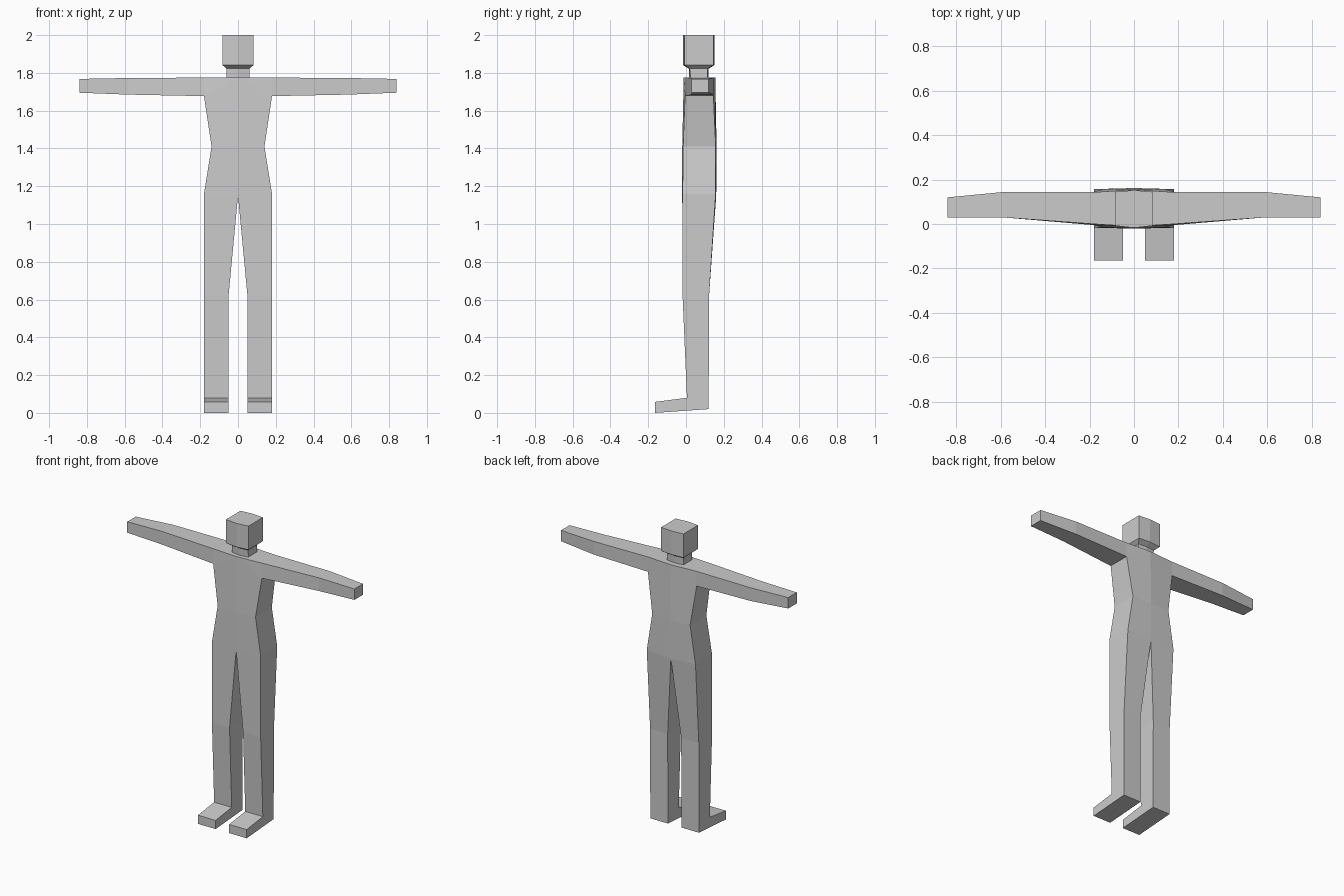
import bpy, bmesh

if "Cube" in bpy.data.objects:
    bpy.data.objects.remove(bpy.data.objects["Cube"])


def finish(bm, name):
    """Weld the half mesh, make it an object and mirror it across x = 0."""
    bmesh.ops.remove_doubles(bm, verts=bm.verts, dist=0.0005)
    bmesh.ops.recalc_face_normals(bm, faces=bm.faces)
    me = bpy.data.meshes.new(name)
    bm.to_mesh(me)
    bm.free()
    ob = bpy.data.objects.new(name, me)
    bpy.context.collection.objects.link(ob)
    mod = ob.modifiers.new("Mirror", 'MIRROR')
    mod.merge_threshold = 0.001
    return ob


def slab(bm, pts, panels, open_edge):
    """Front and back panels, joined around their outline except on x = 0."""
    front = {k: bm.verts.new((x, yf, z)) for k, (x, z, yf, yb) in pts.items()}
    back = {k: bm.verts.new((x, yb, z)) for k, (x, z, yf, yb) in pts.items()}
    edges = {}
    for p in panels:
        bm.faces.new([front[k] for k in p])
        bm.faces.new([back[k] for k in reversed(p)])
        for a, b in zip(p, p[1:] + p[:1]):
            edges.setdefault(frozenset((a, b)), []).append((a, b))
    for key, uses in edges.items():
        a, b = uses[0]
        on_centre = pts[a][0] == 0 and pts[b][0] == 0
        if len(uses) == 1 and not on_centre and key != frozenset(open_edge):
            bm.faces.new((front[b], front[a], back[a], back[b]))


# Body: torso, arm and leg as (x, z, front y, back y)
P = {
    "crotch": (0, 1.15, -0.02, 0.16),
    "belly": (0, 1.41, -0.02, 0.162),
    "collar": (0, 1.775, -0.012, 0.155),
    "hip": (0.18, 1.16, -0.018, 0.157),
    "waist": (0.14, 1.41, -0.015, 0.157),
    "armpit": (0.18, 1.677, -0.005, 0.145),
    "shoulder": (0.18, 1.775, 0.0, 0.143),
    "elbow_low": (0.58, 1.685, 0.029, 0.145),
    "elbow_top": (0.58, 1.773, 0.029, 0.145),
    "wrist_low": (0.84, 1.695, 0.03, 0.12),
    "wrist_top": (0.84, 1.768, 0.03, 0.12),
    "knee_in": (0.05, 0.62, -0.018, 0.122),
    "knee_out": (0.18, 0.62, -0.018, 0.122),
    "ankle_in": (0.05, 0.08, 0.005, 0.12),
    "ankle_out": (0.18, 0.08, 0.005, 0.12),
}
panels = [
    ["crotch", "hip", "waist", "belly"],
    ["belly", "waist", "armpit", "collar"],
    ["collar", "armpit", "shoulder"],
    ["shoulder", "armpit", "elbow_low", "elbow_top"],
    ["elbow_top", "elbow_low", "wrist_low", "wrist_top"],
    ["knee_in", "knee_out", "hip", "crotch"],
    ["ankle_in", "ankle_out", "knee_out", "knee_in"],
]
bm = bmesh.new()
slab(bm, P, panels, ("ankle_in", "ankle_out"))

# Foot: side profile spanned across x, open where it meets the ankle
profile = [(0.005, 0.08), (-0.165, 0.058), (-0.165, 0.0), (0.12, 0.02), (0.12, 0.08)]
inner, outer = [[bm.verts.new((x, y, z)) for y, z in profile] for x in (0.05, 0.18)]
bm.faces.new(inner)
bm.faces.new(outer)
for i in range(len(profile) - 1):
    bm.faces.new((inner[i], inner[i + 1], outer[i + 1], outer[i]))
finish(bm, "body")

# Head and neck: half rings of z, half width, side y range, centre y range
rings = [
    (1.77, 0.06, 0.025, 0.112, 0.015, 0.12),
    (1.822, 0.06, 0.02, 0.115, 0.015, 0.12),
    (1.842, 0.083, -0.008, 0.145, -0.017, 0.152),
    (2.0, 0.083, -0.008, 0.145, -0.017, 0.152),
]
bm = bmesh.new()
prev = None
for z, w, sf, sb, cf, cb in rings:
    ring = [bm.verts.new(c) for c in ((0, cf, z), (w, sf, z), (w, sb, z), (0, cb, z))]
    if prev:
        for i in range(3):
            bm.faces.new((prev[i], prev[i + 1], ring[i + 1], ring[i]))
    prev = ring
bm.faces.new(prev)
finish(bm, "head")
